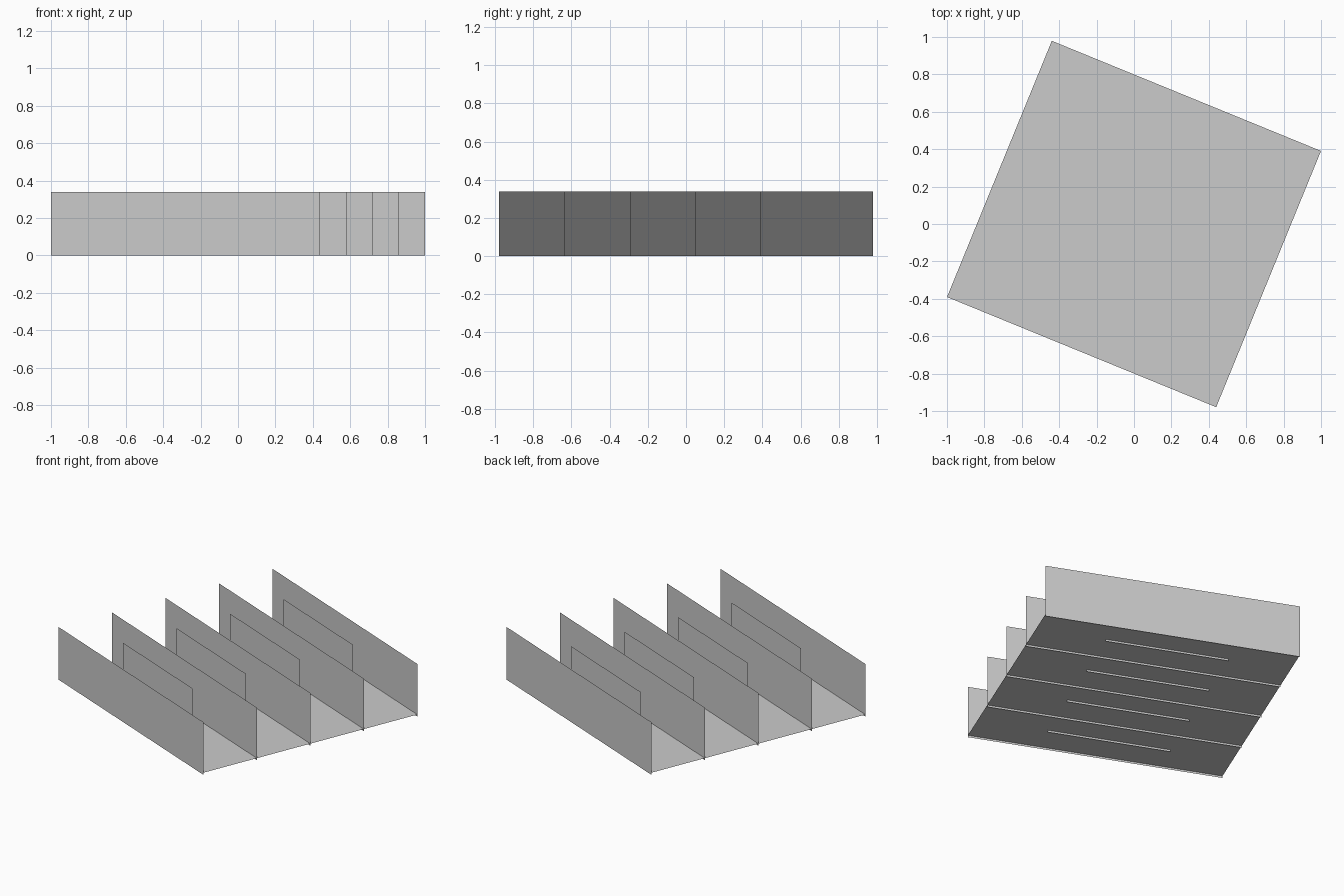
import bpy, math
from mathutils import Matrix

if "Cube" in bpy.data.objects:
    bpy.data.objects.remove(bpy.data.objects["Cube"])

LENGTH, DEPTH = 1.555, 1.48      # along the rows, across the rows
HEIGHT, FLOOR_Z = 0.338, 0.013
ROWS = 5
STEP = DEPTH / (ROWS - 1)
TURN = Matrix.Rotation(math.radians(-22.25), 4, 'Z')


def sheet(name, points):
    """Single flat sheet, turned with the whole model."""
    mesh = bpy.data.meshes.new(name)
    mesh.from_pydata(points, [], [(0, 1, 2, 3)])
    mesh.transform(TURN)
    obj = bpy.data.objects.new(name, mesh)
    bpy.context.collection.objects.link(obj)
    return obj


def upright(name, x, y, length):
    a, b = x - length / 2, x + length / 2
    return sheet(name, [(a, y, 0), (b, y, 0), (b, y, HEIGHT), (a, y, HEIGHT)])


# Ground sheet, just above the lower edges of the uprights
hx, hy = LENGTH / 2, DEPTH / 2
sheet("floor_sheet", [(-hx, -hy, FLOOR_Z), (hx, -hy, FLOOR_Z),
                      (hx, hy, FLOOR_Z), (-hx, hy, FLOOR_Z)])

# Full-length upright rows
for i in range(ROWS):
    upright(f"long_row_{i + 1}", 0, -hy + i * STEP, LENGTH)

# Half-length rows in the middle of each gap
for i in range(ROWS - 1):
    upright(f"short_row_{i + 1}", -0.02, -hy + (i + 0.535) * STEP, 0.75)
